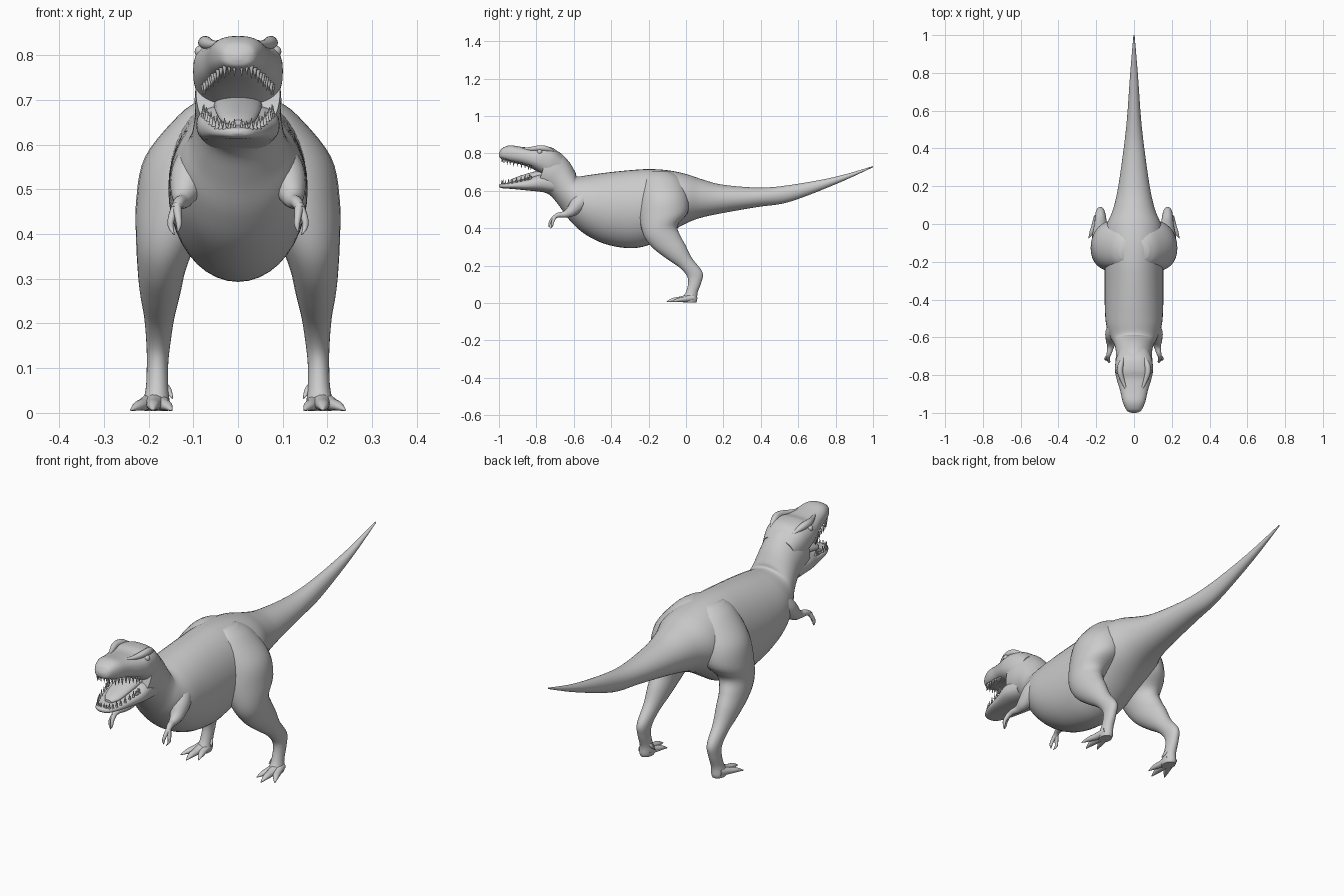
import bpy, bmesh, math
from mathutils import Vector, Matrix


def spline(rows, per):
    """Catmull-Rom interpolation through rows of numbers."""
    out = []
    n = len(rows)
    for i in range(n - 1):
        a, b, c, d = rows[max(i - 1, 0)], rows[i], rows[i + 1], rows[min(i + 2, n - 1)]
        for k in range(per):
            t = k / per
            out.append([0.5 * (2 * q + (r - p) * t + (2 * p - 5 * q + 4 * r - s) * t * t
                               + (3 * q - p - 3 * r + s) * t ** 3)
                        for p, q, r, s in zip(a, b, c, d)])
    out.append(list(rows[-1]))
    return out


def finish(name, bm):
    bmesh.ops.recalc_face_normals(bm, faces=bm.faces)
    me = bpy.data.meshes.new(name)
    bm.to_mesh(me)
    bm.free()
    ob = bpy.data.objects.new(name, me)
    bpy.context.collection.objects.link(ob)
    bpy.ops.object.select_all(action='DESELECT')
    ob.select_set(True)
    bpy.context.view_layer.objects.active = ob
    bpy.ops.object.shade_smooth_by_angle(angle=math.radians(50))
    return ob


def skin(bm, frames, segs, e=1.0):
    """Skin a list of (centre, u, v) rings and close both ends."""
    rings = []
    for c, u, v in frames:
        ring = []
        for k in range(segs):
            a = 2 * math.pi * k / segs
            p, q = [math.copysign(abs(f) ** e, f) for f in (math.cos(a), math.sin(a))]
            ring.append(bm.verts.new(c + u * p + v * q))
        rings.append(ring)
    for r, s in zip(rings, rings[1:]):
        for k in range(segs):
            j = (k + 1) % segs
            bm.faces.new((r[k], r[j], s[j], s[k]))
    bm.faces.new(rings[0])
    bm.faces.new(rings[-1])


def loft(name, rows, side=1, e=1.0, segs=36, per=5):
    """Rows: y,z of one edge, y,z of opposite edge, half width, centre x."""
    rows = [tuple(r) + (0.0,) * (6 - len(r)) for r in rows]
    frames = []
    for y1, z1, y2, z2, w, x in spline(rows, per):
        a, b = Vector((side * x, y1, z1)), Vector((side * x, y2, z2))
        frames.append(((a + b) / 2, Vector((max(w, .002), 0, 0)), (a - b) / 2))
    bm = bmesh.new()
    skin(bm, frames, segs, e)
    return finish(name, bm)


def add_tube(bm, pts, side=1, flat=1.0, segs=14):
    """Tapered tube through (x, y, z, radius) points."""
    p = spline(pts, 5)
    frames = []
    for i, (x, y, z, r) in enumerate(p):
        t = Vector(p[min(i + 1, len(p) - 1)][:3]) - Vector(p[max(i - 1, 0)][:3])
        t.x *= side
        t.normalize()
        ux = Vector((1, 0, 0))
        u = (ux - t * ux.dot(t)).normalized()
        frames.append((Vector((side * x, y, z)), u * r, t.cross(u) * r * flat))
    skin(bm, frames, segs)


# Body: tail tip to neck
loft("body", [
    (1.0, .732, 1.0, .726, .003), (.8, .675, .8, .635, .020), (.57, .633, .55, .540, .037),
    (.4, .617, .38, .513, .056), (.2, .632, .18, .478, .085), (.09, .66, .06, .45, .112),
    (.0, .69, -.03, .41, .148), (-.1, .71, -.12, .355, .158), (-.2, .716, -.2, .31, .155),
    (-.3, .710, -.3, .293, .156), (-.42, .698, -.43, .315, .155), (-.52, .684, -.54, .368, .148),
    (-.58, .677, -.62, .44, .125), (-.592, .70, -.675, .515, .105), (-.625, .755, -.725, .575, .096),
    (-.675, .805, -.775, .597, .097), (-.73, .825, -.80, .605, .094)], segs=40)

# Skull with upper jaw
loft("upper_head", [
    (-.66, .785, -.69, .66, .080), (-.71, .828, -.74, .67, .097), (-.77, .838, -.79, .70, .100),
    (-.82, .830, -.83, .722, .091), (-.88, .835, -.88, .740, .074), (-.94, .843, -.94, .754, .060),
    (-.98, .830, -.98, .768, .043), (-.995, .812, -.995, .776, .028), (-1.0, .80, -1.0, .788, .010)],
    e=.8)

# Lower jaw
loft("lower_jaw", [
    (-.70, .69, -.71, .585, .085), (-.78, .690, -.79, .596, .093), (-.85, .664, -.85, .602, .080),
    (-.93, .647, -.93, .610, .062), (-.975, .640, -.975, .613, .042), (-.993, .637, -.993, .617, .026),
    (-1.0, .632, -1.0, .624, .008)], e=.8)

# Tongue
loft("tongue", [
    (-.76, .715, -.76, .665, .055), (-.84, .695, -.84, .655, .050), (-.91, .672, -.91, .640, .038),
    (-.945, .655, -.945, .640, .015)], segs=20)

# Teeth along both jaw edges
rows = {
    "upper_teeth": (-1, [(0, -.985, .778), (.03, -.978, .772), (.051, -.94, .757),
                         (.064, -.88, .745), (.078, -.83, .730)]),
    "lower_teeth": (1, [(0, -.985, .633), (.03, -.978, .636), (.054, -.93, .645),
                        (.070, -.86, .660), (.078, -.83, .668)])}
for name, (up, path) in rows.items():
    bm = bmesh.new()
    fine = spline(path, 3)
    for side in (1, -1):
        for i, (x, y, z) in enumerate(fine):
            if i == 0:
                continue
            h = .030 if i % 2 else .024
            m = Matrix.Translation((side * x, y, z + up * h * .3))
            if up < 0:
                m = m @ Matrix.Rotation(math.pi, 4, 'X')
            bmesh.ops.create_cone(bm, cap_ends=True, segments=8, radius1=.0055,
                                  radius2=.0008, depth=h, matrix=m)
    finish(name, bm)

# Three forward toes plus a raised inner claw
TOES = [
    [(.178, .035, .028, .024), (.168, -.01, .020, .017), (.158, -.045, .015, .012), (.148, -.075, .006, .002)],
    [(.185, .035, .030, .026), (.188, -.03, .020, .018), (.190, -.07, .016, .013), (.190, -.104, .006, .002)],
    [(.190, .035, .028, .024), (.208, -.01, .020, .017), (.224, -.045, .015, .012), (.240, -.075, .006, .002)],
    [(.175, .04, .065, .012), (.158, .03, .052, .009), (.146, .015, .032, .001)]]
FINGERS = [
    [(.137, -.700, .464, .011), (.149, -.712, .435, .008), (.150, -.716, .415, .006), (.142, -.725, .398, .001)],
    [(.137, -.700, .464, .011), (.134, -.722, .440, .008), (.132, -.730, .420, .006), (.135, -.732, .404, .001)]]

for side, tag in ((1, "left"), (-1, "right")):
    # Thigh, shin and ankle as one loft (front edge, back edge)
    loft("leg_" + tag, [
        (-.19, .703, -.09, .703, .035, .045), (-.225, .668, -.03, .665, .070, .062),
        (-.243, .57, .01, .575, .108, .100), (-.248, .46, .01, .485, .098, .130),
        (-.228, .365, -.045, .415, .070, .158), (-.180, .297, -.03, .36, .055, .170),
        (-.105, .238, -.003, .31, .046, .174), (-.035, .190, .032, .24, .034, .176),
        (.003, .148, .088, .165, .027, .178), (.012, .11, .082, .11, .024, .180),
        (.0, .06, .062, .055, .025, .181), (-.02, .024, .060, .018, .030, .183),
        (-.015, .004, .055, .004, .026, .183)], side, segs=28)

    bm = bmesh.new()
    for toe in TOES:
        add_tube(bm, toe, side, .85)
    finish("toes_" + tag, bm)

    # Small arm and two fingers
    bm = bmesh.new()
    add_tube(bm, [(.085, -.53, .575, .045), (.108, -.575, .53, .044), (.120, -.615, .49, .030),
                  (.124, -.65, .474, .018), (.132, -.685, .470, .013), (.139, -.708, .455, .010)], side)
    for f in FINGERS:
        add_tube(bm, f, side, segs=10)
    finish("arm_" + tag, bm)

    # Brow ridge and eye
    bm = bmesh.new()
    add_tube(bm, [(.055, -.70, .805, .006), (.070, -.745, .824, .015), (.073, -.785, .828, .015),
                  (.060, -.83, .824, .011), (.040, -.88, .825, .004)], side)
    finish("brow_" + tag, bm)
    bm = bmesh.new()
    bmesh.ops.create_uvsphere(bm, u_segments=16, v_segments=10, radius=.014,
                              matrix=Matrix.Translation((side * .083, -.782, .808)))
    finish("eye_" + tag, bm)
